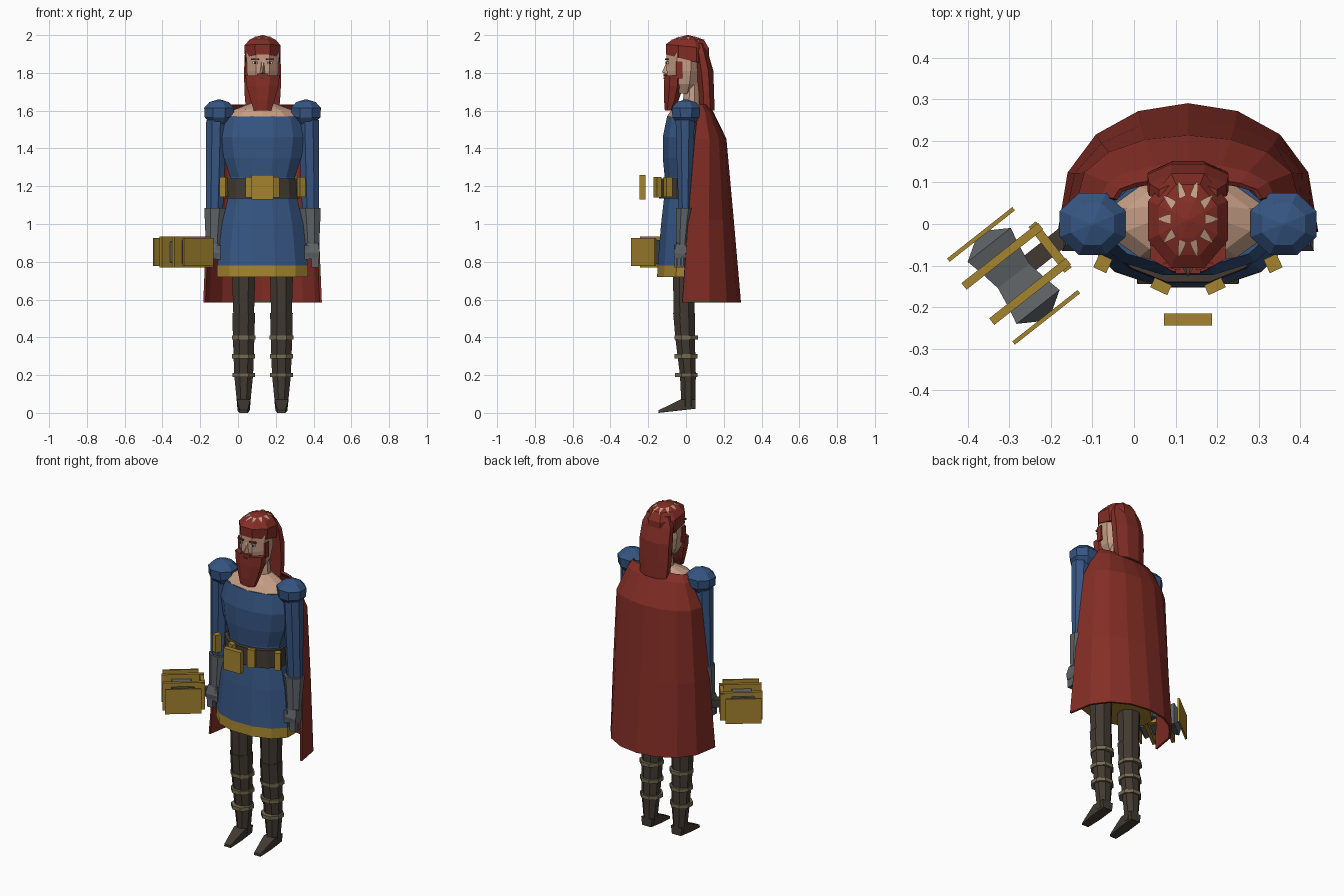
import bpy, bmesh, math
from mathutils import Vector, Matrix
from mathutils.bvhtree import BVHTree

if "Cube" in bpy.data.objects:
    bpy.data.objects.remove(bpy.data.objects["Cube"])

C = 0.13  # body centre line


def material(name, r, g, b):
    m = bpy.data.materials.new(name)
    m.diffuse_color = (r, g, b, 1)
    m.use_nodes = True
    m.node_tree.nodes["Principled BSDF"].inputs["Base Color"].default_value = m.diffuse_color
    return m


RED = material("red cloth", .23, .027, .019)
BLUE = material("blue cloth", .037, .092, .225)
GOLD = material("gold", .37, .23, .028)
GREY = material("steel grey", .11, .122, .13)
SKIN = material("skin", .56, .34, .235)
BROWN = material("dark leather", .054, .042, .032)
TAN = material("strap tan", .18, .145, .085)
WHITE = material("eye white", .7, .68, .62)


def finish(name, bm, *mats):
    bmesh.ops.recalc_face_normals(bm, faces=bm.faces)
    me = bpy.data.meshes.new(name)
    bm.to_mesh(me)
    bm.free()
    for m in mats:
        me.materials.append(m)
    ob = bpy.data.objects.new(name, me)
    bpy.context.collection.objects.link(ob)
    return ob


def loft(name, rings, *mats, n=8, rule=None):
    """Stack of n-sided ovals: (cx, cy, z, rx, ry[, slope of z along y])."""
    bm = bmesh.new()
    k = 1 / math.cos(math.pi / n)
    rows = []
    for cx, cy, z, rx, ry, *tilt in rings:
        t = tilt[0] if tilt else 0
        row = []
        for i in range(n):
            a = 2 * math.pi * (i + .5) / n
            dy = ry * k * math.sin(a)
            row.append(bm.verts.new((cx + rx * k * math.cos(a), cy + dy, z + t * dy)))
        rows.append(row)
    for lo, hi in zip(rows, rows[1:]):
        for i in range(n):
            j = (i + 1) % n
            bm.faces.new((lo[i], lo[j], hi[j], hi[i]))
    bm.faces.new(rows[0][::-1])
    bm.faces.new(rows[-1])
    if rule:
        for f in bm.faces:
            f.material_index = rule(f.calc_center_median())
    return finish(name, bm, *mats)


def box(name, loc, size, mat, rot=0):
    bm = bmesh.new()
    bmesh.ops.create_cube(bm, size=1)
    bm.transform(Matrix.Translation(loc) @ Matrix.Rotation(rot, 4, 'Z')
                 @ Matrix.Diagonal((*size, 1)))
    return finish(name, bm, mat)


def hull(name, pts, mat):
    bm = bmesh.new()
    for p in pts:
        bm.verts.new(p)
    bmesh.ops.convex_hull(bm, input=bm.verts[:])
    return finish(name, bm, mat)


# Tunic with gold hem, belt and bare shoulders
loft("tunic", [(C, -.015, .72, .24, .138), (C, -.015, .78, .24, .135),
               (C, -.01, 1.0, .215, .122), (C, -.005, 1.13, .185, .112),
               (C, -.005, 1.25, .172, .108), (C, -.005, 1.35, .205, .118),
               (C, -.005, 1.46, .222, .118), (C, .005, 1.57, .2, .105)],
     BLUE, GOLD, n=12, rule=lambda c: int(c.z < .78))
loft("belt", [(C, -.012, 1.135, .195, .13), (C, -.012, 1.24, .188, .128)], BROWN, n=12)
loft("shoulders_and_neck", [(C, .005, 1.57, .19, .1), (C, .01, 1.605, .15, .082),
                            (C, .03, 1.64, .06, .045), (C, .035, 1.78, .045, .036)], SKIN, n=10)
box("belt_buckle", (C, -.23, 1.195), (.115, .03, .13), GOLD)
for s in (-1, 1):
    a = math.radians(25 * s)
    box("front_belt_plate", (C + s * .065, -.15, 1.195), (.045, .026, .11), GOLD, a)
    box("side_belt_plate", (C + s * .205, -.095, 1.195), (.034, .036, .105), GOLD, a)
    box("back_belt_plate", (C + s * .19, .085, 1.195), (.034, .036, .105), GOLD, -a)

# Limbs, built once per side
for s in (-1, 1):
    x = C + s * .1
    loft("trouser_leg", [(x, -.01, .53, .055, .055), (x, -.01, .76, .062, .06)], BROWN)
    loft("boot_shaft", [(x, .012, .03, .034, .036), (x, .012, .08, .038, .038),
                        (x, .01, .2, .05, .042), (x, -.005, .4, .057, .052),
                        (x, -.01, .53, .06, .058)], BROWN)
    for z, r in ((.2, .06), (.3, .061), (.4, .063)):
        loft("boot_strap", [(x, .001, z - .011, r, r), (x, .001, z + .011, r, r)], TAN)
    hull("foot", [(x + e * w, y, z) for e in (-1, 1) for w, y, z in
                  ((.03, .05, .022), (.036, .05, .07), (.036, -.03, .07),
                   (.032, -.05, .012), (.022, -.145, 0), (.02, -.145, .014))], BROWN)

    x = C + s * .23
    loft("shoulder_pad", [(x, 0, 1.53, .045, .045), (x, 0, 1.565, .076, .072),
                          (x, 0, 1.615, .079, .075), (x, 0, 1.645, .052, .05),
                          (x, 0, 1.66, .004, .004)], BLUE)
    x = C + s * .245
    loft("sleeve", [(x + s * .01, -.005, 1.06, .045, .034), (x + s * .005, -.005, 1.3, .05, .043),
                    (x, -.005, 1.55, .053, .05)], BLUE)
    loft("gauntlet", [(x + s * .013, -.02, .89, .042, .032), (x + s * .01, -.013, 1.0, .05, .04),
                      (x + s * .006, -.006, 1.085, .057, .048)], GREY)
    x = C + s * .265
    hull("palm", [(x + e * w, y, z) for e in (-1, 1) for w, y, z in
                  ((.03, -.05, .9), (.03, .008, .9), (.038, -.065, .85),
                   (.036, .004, .84), (.034, -.06, .815), (.03, 0, .82))], GREY)
    for i in range(4):
        box("finger", (x + s * .012, -.054 + i * .017, .8), (.036, .014, .06), GREY)
    box("thumb", (x - s * .032, -.05, .85), (.02, .024, .075), GREY)

# Head and face
loft("head", [(C, -.015, 1.69, .045, .05), (C, -.015, 1.74, .074, .08),
              (C, -.012, 1.81, .086, .09), (C, -.01, 1.92, .086, .092)], SKIN)
hull("nose", [(C - .016, -.097, 1.795), (C + .016, -.097, 1.795), (C, -.128, 1.802),
              (C - .008, -.097, 1.87), (C + .008, -.097, 1.87)], SKIN)
loft("beard", [(C, -.09, 1.6, .046, .022), (C, -.078, 1.65, .062, .038),
               (C, -.066, 1.73, .084, .051), (C, -.064, 1.785, .09, .05)], RED)
box("moustache", (C, -.11, 1.79), (.06, .018, .016), RED)
box("mouth", (C, -.117, 1.772), (.028, .006, .007), BROWN)
for s in (-1, 1):
    box("sideburn", (C + s * .086, -.035, 1.815), (.012, .035, .09), RED)
    a = s * .25
    box("eye", (C + s * .04, -.1, 1.853), (.026, .008, .012), WHITE, a)
    box("pupil", (C + s * .04, -.103, 1.853), (.01, .008, .012), BROWN, a)
    box("eyebrow", (C + s * .04, -.102, 1.872), (.042, .01, .009), RED, a)

# Long hair down the back
loft("back_hair", [(C, .112, 1.6, .088, .04), (C, .108, 1.7, .096, .04),
                   (C, .1, 1.81, .098, .045), (C, .083, 1.9, .094, .036),
                   (C, .07, 1.955, .07, .03)], RED)

# Cap with a ring of pale rays laid on its surface
cap = loft("cap", [(C, .008, 1.868, .092, .113, -.26), (C, .008, 1.94, .096, .114, -.1),
                   (C, .01, 1.975, .07, .085), (C, .01, 1.99, .038, .045),
                   (C, .01, 2.0, .003, .003)], RED)
tree = BVHTree.FromPolygons([v.co for v in cap.data.vertices],
                            [p.vertices[:] for p in cap.data.polygons])
bm = bmesh.new()
for i in range(10):
    a = 2 * math.pi * (i + .5) / 10 + math.pi / 10
    prev = None
    for k in range(6):
        t = k / 5
        row = []
        for side in (-1, 1):
            r, b = .6 + .4 * t, a + side * .2 * (1 - t) + side * .01
            p = Vector((C + .072 * r * math.cos(b), .012 + .095 * r * math.sin(b), 3))
            hit = tree.ray_cast(p, Vector((0, 0, -1)))[0]
            row.append(bm.verts.new(hit + Vector((0, 0, .004))))
        if prev:
            bm.faces.new((prev[0], row[0], row[1], prev[1]))
        prev = row
finish("cap_rays", bm, SKIN)

# Cape: half-oval sections from collar to hem (half width, front y, back y, z)
bm = bmesh.new()
rows = []
for hw, yf, yb, z in ((.175, .06, .105, 1.63), (.205, .06, .14, 1.59), (.265, .045, .208, 1.45),
                      (.29, .01, .247, 1.02), (.308, -.02, .285, .585)):
    rows.append([bm.verts.new((C + hw * math.cos(t), yf + (yb - yf) * max(0, math.sin(t)) ** .8, z))
                 for t in (math.pi * i / 8 for i in range(9))])
for lo, hi in zip(rows, rows[1:]):
    for i in range(8):
        bm.faces.new((lo[i], lo[i + 1], hi[i + 1], hi[i]))
cape = finish("cape", bm, RED)
solid = cape.modifiers.new("thickness", 'SOLIDIFY')
solid.thickness = .012
solid.offset = 0

# Hammer: u runs along the head, w along the handle
U, W = Vector((.619, -.786, 0)), Vector((.786, .619, 0))
HEAD = Vector((-.29, -.125, .852))
ANG = math.atan2(W.y, W.x)


def hammer_box(name, u, w, size, mat):
    box(name, HEAD + U * u + W * w, size, mat, ANG)


for s in (-1, 1):
    hull("hammer_head_half", [HEAD + U * s * u + W * a * r + Vector((0, 0, b * r))
                              for a in (-1, 1) for b in (-1, 1)
                              for u, r in ((0, .048), (.055, .057))], GREY)
    hull("hammer_face", [HEAD + U * s * u + W * a * r + Vector((0, 0, b * r))
                         for a in (-1, 1) for b in (-1, 1)
                         for u, r in ((.05, .056), (.095, .066), (.127, .015))], GREY)
    hammer_box("hammer_end_plate", s * .127, 0, (.2, .01, .15), GOLD)
    hammer_box("hammer_band", s * .054, .008, (.235, .02, .166), GOLD)
hammer_box("hammer_collar", 0, .112, (.022, .14, .155), GOLD)
hammer_box("hammer_handle", 0, .13, (.19, .045, .045), BROWN)
